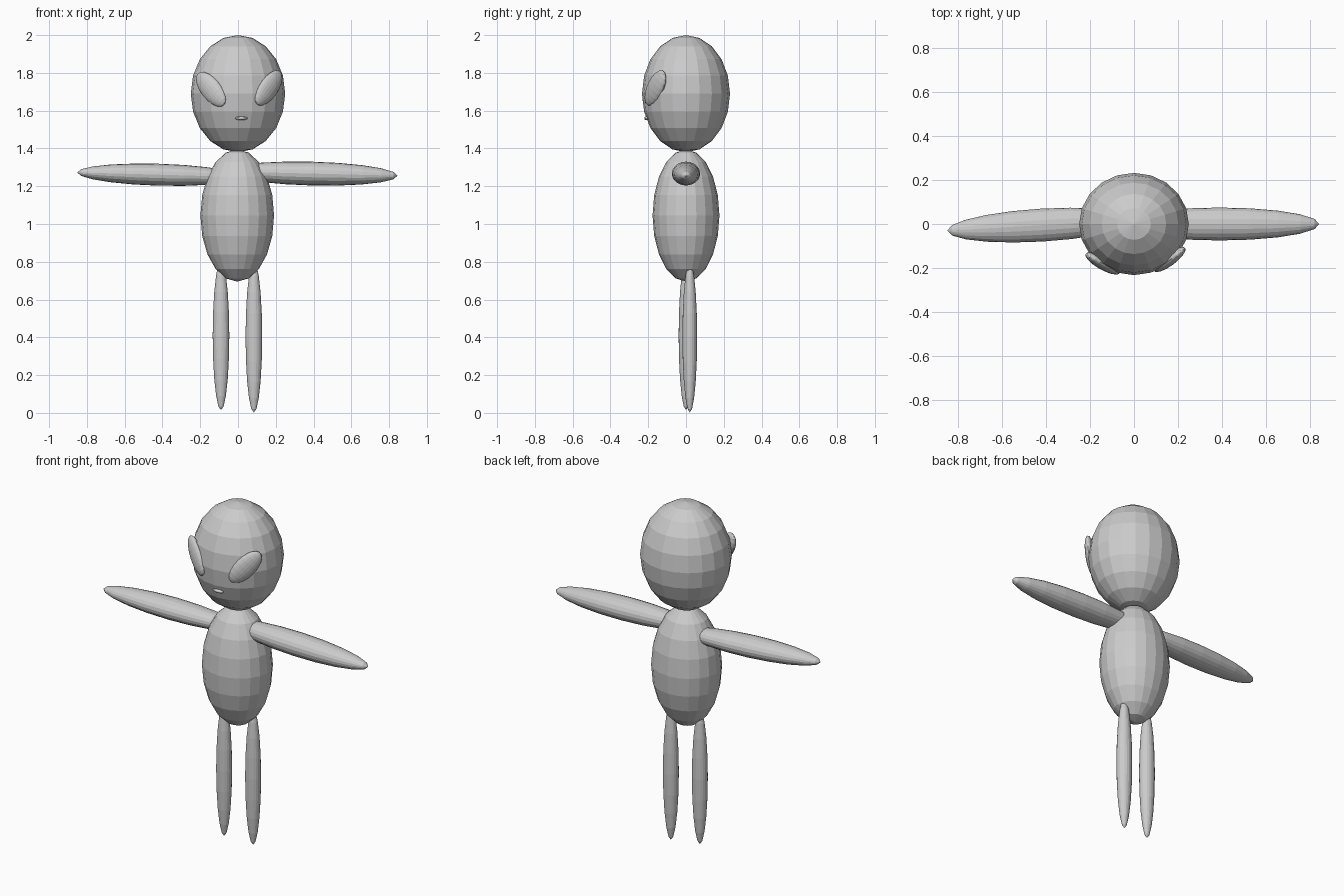
import bpy
from mathutils import Matrix, Vector

cube = bpy.data.objects.get("Cube")
if cube:
    bpy.data.objects.remove(cube)

grey = bpy.data.materials.new("plain grey")
grey.use_nodes = True
grey.diffuse_color = (0.6, 0.6, 0.6, 1)
grey.node_tree.nodes["Principled BSDF"].inputs["Base Color"].default_value = (0.6, 0.6, 0.6, 1)


def ellipsoid(name, center, radii, pole=(0, 0, 1), facing=(0, -1, 0)):
    """Faceted ellipsoid; local z follows pole, local y follows facing."""
    bpy.ops.mesh.primitive_uv_sphere_add(segments=20, ring_count=10, radius=1)
    obj = bpy.context.object
    obj.name = name
    z = Vector(pole).normalized()
    x = Vector(facing).cross(z).normalized()
    y = z.cross(x)
    turn = Matrix((x, y, z)).transposed().to_4x4()
    obj.data.transform(Matrix.Translation(center) @ turn @ Matrix.Diagonal((*radii, 1)))
    obj.data.materials.append(grey)
    return obj


# Head and torso
ellipsoid("head", (0, 0, 1.69), (0.25, 0.233, 0.31))
ellipsoid("torso", (-0.004, 0, 1.045), (0.195, 0.177, 0.35))

# Arms, slightly uneven
ellipsoid("left_arm", (0.39, 0, 1.267), (0.063, 0.075, 0.455), (1, 0, -0.025))
ellipsoid("right_arm", (-0.42, -0.005, 1.261), (0.058, 0.075, 0.432), (-1, -0.06, 0.028))

# Legs
ellipsoid("left_leg", (0.084, 0.02, 0.402), (0.044, 0.039, 0.4))
ellipsoid("right_leg", (-0.09, 0, 0.41), (0.044, 0.039, 0.395))

# Slanted eyes and small mouth
ellipsoid("left_eye", (0.162, -0.162, 1.72), (0.058, 0.028, 0.115),
          (0.125, 0.09, 0.17), (0.62, -0.75, 0))
ellipsoid("right_eye", (-0.143, -0.18, 1.713), (0.058, 0.028, 0.115),
          (-0.14, 0.08, 0.17), (-0.48, -0.87, 0))
ellipsoid("mouth", (0.018, -0.209, 1.56), (0.01, 0.012, 0.033), (1, 0, 0))
